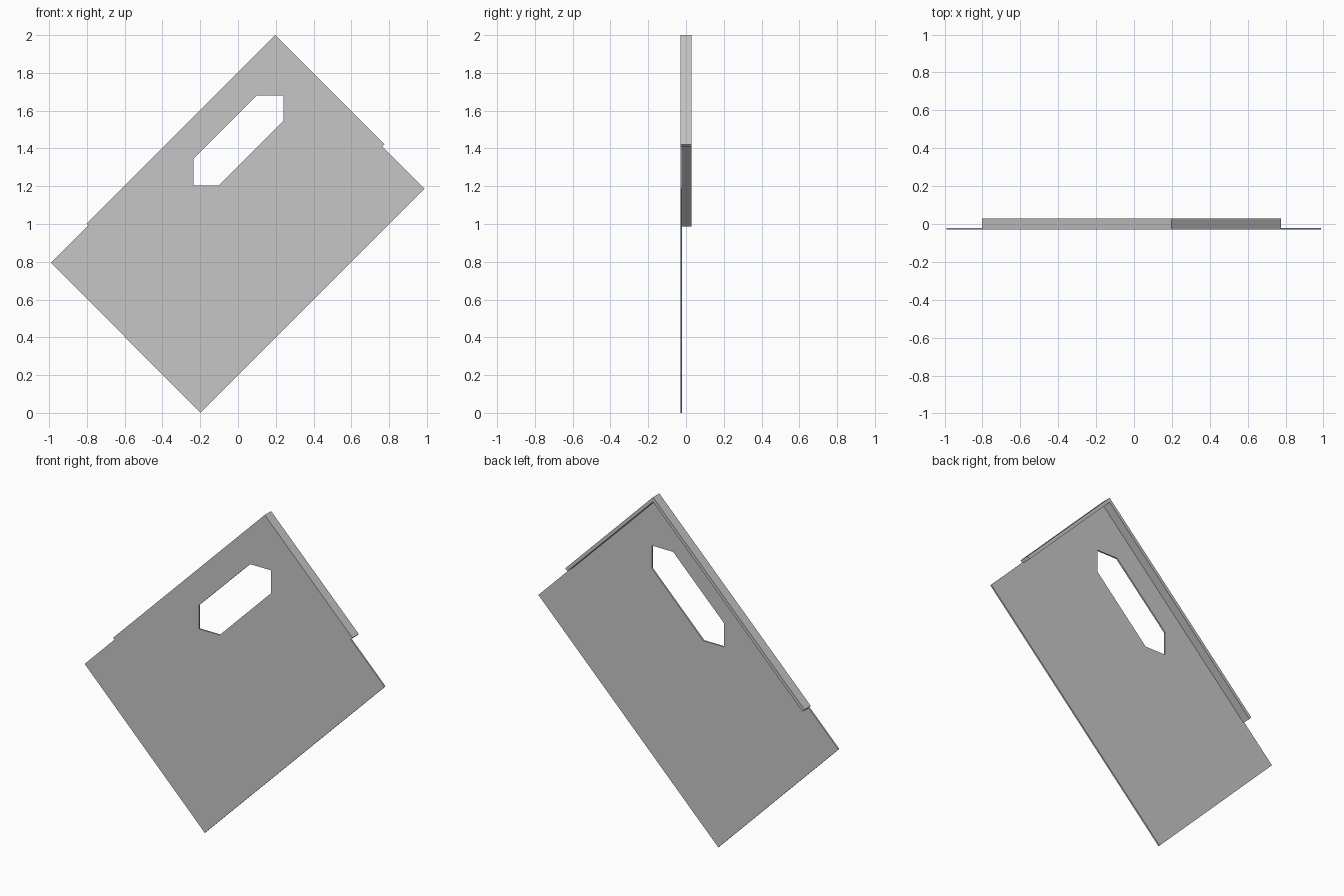
import bpy
import bmesh

cube = bpy.data.objects.get("Cube")
if cube:
    bpy.data.objects.remove(cube, do_unlink=True)

FRONT, PLATE_BACK, FLANGE_BACK = -0.03, -0.021, 0.03

grey = bpy.data.materials.new("sheet grey")
grey.use_nodes = True
grey.diffuse_color = (0.565, 0.565, 0.565, 1)
grey.node_tree.nodes["Principled BSDF"].inputs["Base Color"].default_value = grey.diffuse_color


def sheet(name, loops, y_front, y_back):
    """Fill the x-z outlines (later loops are holes) and extrude them along y."""
    bm = bmesh.new()
    for loop in loops:
        verts = [bm.verts.new((x, y_front, z)) for x, z in loop]
        for i, v in enumerate(verts):
            bm.edges.new((verts[i - 1], v))
    bmesh.ops.triangle_fill(bm, edges=bm.edges[:], use_beauty=True, normal=(0, -1, 0))
    solid = bmesh.ops.extrude_face_region(bm, geom=bm.faces[:], use_keep_orig=True)
    moved = [g for g in solid["geom"] if isinstance(g, bmesh.types.BMVert)]
    bmesh.ops.translate(bm, verts=moved, vec=(0, y_back - y_front, 0))
    bmesh.ops.recalc_face_normals(bm, faces=bm.faces[:])
    mesh = bpy.data.meshes.new(name)
    bm.to_mesh(mesh)
    bm.free()
    mesh.materials.append(grey)
    obj = bpy.data.objects.new(name, mesh)
    bpy.context.collection.objects.link(obj)


# Outer corners of the folded rim: left end, peak, right end
rim_outer = [(-0.802, 1.001), (0.197, 2.0), (0.775, 1.422)]

# Tilted plate, stepped out under the rim, with a six-sided slot
outline = [(-0.198, 0), (-0.99, 0.795), (-0.793, 0.992), *rim_outer,
           (0.764, 1.411), (0.988, 1.187)]
slot = [(0.1, 1.681), (0.24, 1.681), (0.24, 1.546),
        (-0.1, 1.205), (-0.236, 1.205), (-0.236, 1.346)]
sheet("plate", [outline, slot], FRONT, PLATE_BACK)

# Folded rim along the two upper edges
rim = [*rim_outer, (0.761, 1.408), (0.197, 1.972), (-0.789, 0.986)]
sheet("edge_flange", [rim], PLATE_BACK, FLANGE_BACK)
